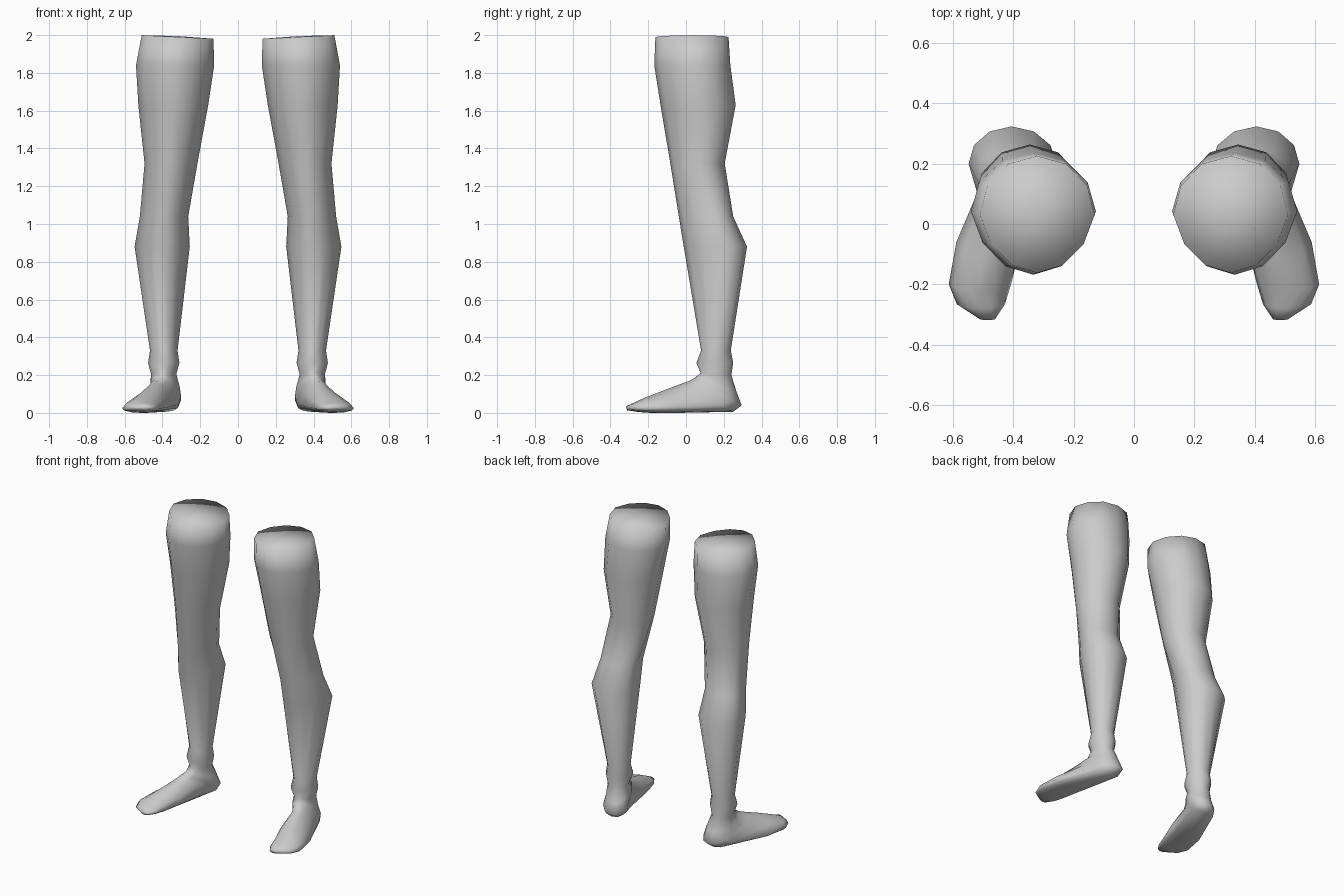
import bpy, bmesh, math

SIDES = 12
# Each ring: front point (x, y, z), back point (x, y, z), half width, where it is widest (0 front, 1 back)
RINGS = [
    # thigh
    (.32, -.162, 1.99, .32, .225, 1.99, .19, .5),
    (.333, -.168, 1.84, .333, .235, 1.84, .207, .52),
    (.34, -.135, 1.63, .345, .263, 1.63, .185, .52),
    # knee
    (.36, -.083, 1.32, .35, .205, 1.32, .14, .52),
    (.385, -.038, 1.04, .395, .25, 1.04, .128, .65),
    # calf
    (.395, -.012, .88, .405, .323, .88, .146, .63),
    (.393, .08, .33, .393, .237, .33, .073, .5),
    # ankle
    (.393, .055, .265, .393, .25, .265, .083, .5),
    (.395, .078, .21, .392, .24, .20, .067, .5),
    # heel, turning forward into the foot
    (.405, .045, .185, .375, .268, .11, .078, .6),
    (.425, .025, .172, .368, .295, .04, .088, .62),
    (.44, -.01, .16, .385, .25, .006, .085, .75),
    # instep and toes, where "back" is the sole
    (.465, -.12, .118, .485, -.04, .0, .108, .75),
    (.505, -.22, .08, .512, -.19, .0, .103, .7),
    (.505, -.28, .052, .508, -.255, .005, .08, .6),
    (.485, -.318, .035, .485, -.312, .014, .025, .5),
]


def ring_points(xf, yf, zf, xb, yb, zb, half, wide):
    pts = []
    for i in range(SIDES):
        a = 2 * math.pi * i / SIDES
        c, s = math.cos(a), math.sin(a)
        t = wide + c * ((1 - wide) if c > 0 else wide)
        narrow = 1 + min(c, 0) * .13
        pts.append((xf + (xb - xf) * t + half * s * narrow,
                    yf + (yb - yf) * t,
                    zf + (zb - zf) * t))
    return pts


# Leg and foot lofted as one skin
bm = bmesh.new()
loops = [[bm.verts.new(p) for p in ring_points(*r)] for r in RINGS]
for lo, hi in zip(loops, loops[1:]):
    for i in range(SIDES):
        j = (i + 1) % SIDES
        bm.faces.new((lo[i], lo[j], hi[j], hi[i]))

# Top cap, tilted down towards the inside
for v in loops[0]:
    v.co.z += .05 * (v.co.x - .32)
centre = bm.verts.new((.32, .035, 1.995))
for i in range(SIDES):
    bm.faces.new((loops[0][i], loops[0][(i + 1) % SIDES], centre))
# Toe cap
bm.faces.new(loops[-1])
bmesh.ops.recalc_face_normals(bm, faces=bm.faces)
for f in bm.faces:
    f.smooth = True

mesh = bpy.data.meshes.new("legs")
bm.to_mesh(mesh)
bm.free()
legs = bpy.data.objects.new("legs", mesh)
bpy.context.collection.objects.link(legs)

# Opposite leg
mirror = legs.modifiers.new("mirror", 'MIRROR')
mirror.use_mirror_merge = False
